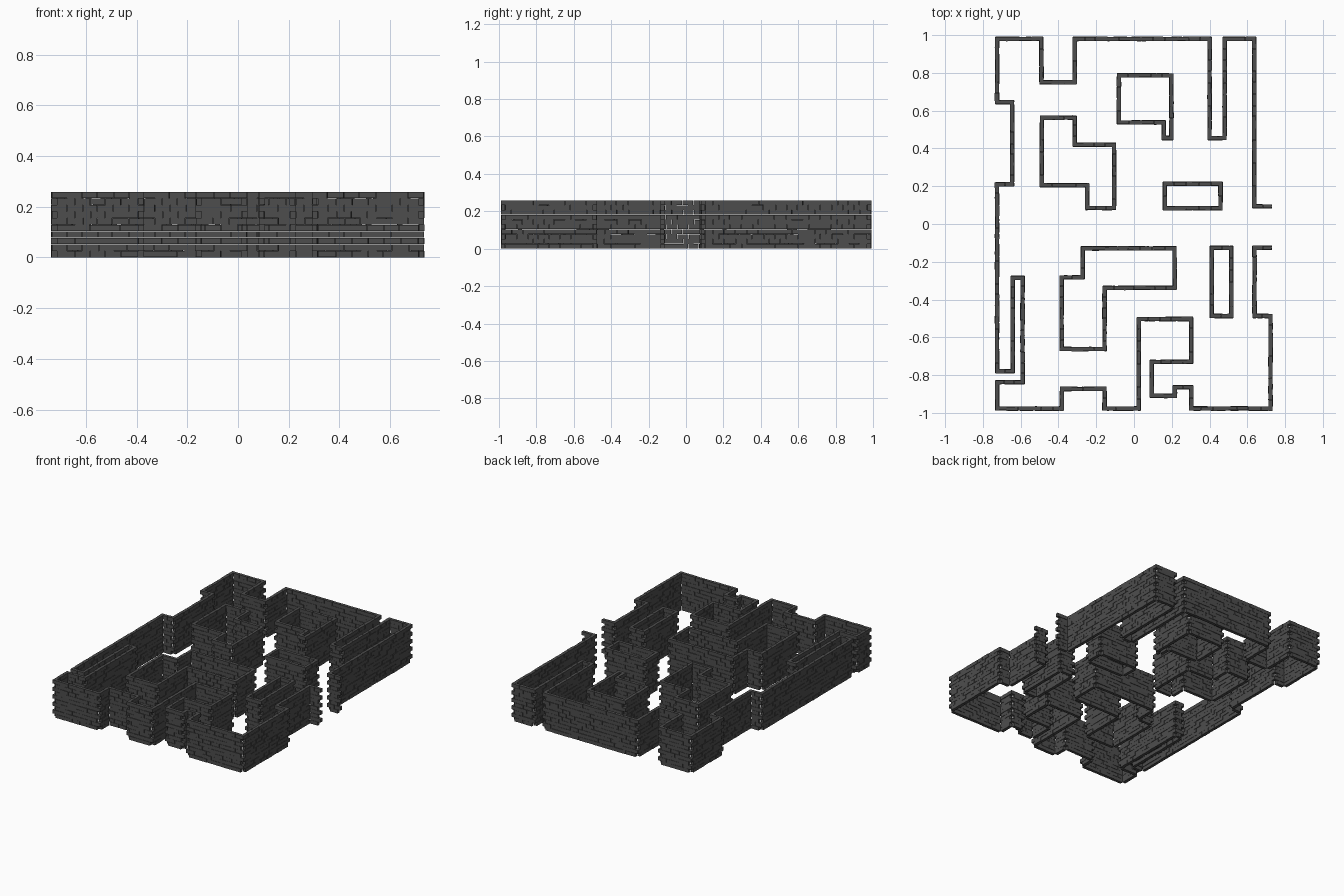
import bpy, bmesh, math, random
from mathutils import Matrix, Vector

if "Cube" in bpy.data.objects:
    bpy.data.objects.remove(bpy.data.objects["Cube"])

random.seed(7)
ROWS, ROW_H = 10, 0.0259       # brick courses
BRICK, THICK = 0.06, 0.021     # brick length and wall thickness

stone = bpy.data.materials.new("dark_stone")
stone.diffuse_color = (0.075, 0.075, 0.075, 1)
stone.use_nodes = True
stone.node_tree.nodes["Principled BSDF"].inputs["Base Color"].default_value = stone.diffuse_color


def add_brick(bm, centre, angle, length, z):
    """One slightly irregular brick."""
    j = random.uniform
    size = (length - 0.0015, THICK + j(-0.002, 0.002), ROW_H - j(0.0006, 0.0018))
    pos = Vector((centre.x, centre.y, z + ROW_H / 2))
    side = Vector((-math.sin(angle), math.cos(angle), 0)) * j(-0.0012, 0.0012)
    m = (Matrix.Translation(pos + side)
         @ Matrix.Rotation(angle + j(-0.02, 0.02), 4, 'Z')
         @ Matrix.Diagonal((*size, 1)))
    bmesh.ops.create_cube(bm, size=1, matrix=m)


def add_wall(bm, a, b):
    """Straight running-bond wall; alternate courses stop short of the corner."""
    a, b = Vector(a), Vector(b)
    d = b - a
    span = d.length
    d.normalize()
    angle = math.atan2(d.y, d.x)
    for row in range(ROWS):
        long_row = row % 2 == 1
        ext = 0.010 if long_row else -0.011
        start, end = -ext, span + ext
        n = max(1, round((span + 0.02) / BRICK))
        step = (span + 0.02) / n
        # joints at full steps, or shifted by half a brick
        shift = 0 if long_row else 0.5
        joints = [-0.01 + step * (k + shift) + random.uniform(-0.004, 0.004)
                  for k in range(n + 1)]
        cuts = [start] + [t for t in joints
                          if start + 0.014 < t < end - 0.014] + [end]
        for s, e in zip(cuts, cuts[1:]):
            add_brick(bm, a + d * ((s + e) / 2), angle, e - s, row * ROW_H)


def build_walls(name, pts, closed=True):
    bm = bmesh.new()
    path = pts + [pts[0]] if closed else pts
    for a, b in zip(path, path[1:]):
        add_wall(bm, a, b)
    me = bpy.data.meshes.new(name)
    bm.to_mesh(me)
    bm.free()
    me.materials.append(stone)
    ob = bpy.data.objects.new(name, me)
    bpy.context.collection.objects.link(ob)
    return ob


# Perimeter, running from one side of the right-hand doorway round to the other
build_walls("outer_wall_north", [
    (.72, .093), (.637, .093), (.637, .98), (.48, .98), (.48, .455), (.40, .455),
    (.40, .98), (-.314, .98), (-.314, .75), (-.49, .75), (-.49, .98),
    (-.725, .98), (-.725, .645), (-.645, .645), (-.645, .21), (-.725, .21),
    (-.725, -.78), (-.642, -.78), (-.642, -.285), (-.59, -.285),
    (-.59, -.837), (-.725, -.837), (-.725, -.977)], closed=False)
build_walls("outer_wall_south", [
    (-.725, -.977), (-.382, -.977), (-.382, -.873), (-.156, -.873),
    (-.156, -.977), (.025, -.977), (.025, -.503), (.303, -.503),
    (.303, -.73), (.093, -.73), (.093, -.91), (.217, -.91), (.217, -.865),
    (.303, -.865), (.303, -.977), (.723, -.977), (.723, -.487),
    (.638, -.487), (.638, -.125), (.72, -.125)], closed=False)

# Free-standing closed blocks inside the maze
build_walls("inner_block_north", [
    (-.08, .787), (.198, .787), (.198, .455), (.158, .455), (.158, .538), (-.08, .538)])
build_walls("inner_block_west", [
    (-.488, .563), (-.314, .563), (-.314, .42), (-.105, .42),
    (-.105, .085), (-.248, .085), (-.248, .205), (-.488, .205)])
build_walls("inner_block_east", [
    (.163, .213), (.458, .213), (.458, .084), (.163, .084)])
build_walls("inner_block_south", [
    (-.272, -.129), (.215, -.129), (.215, -.338), (-.156, -.338),
    (-.156, -.662), (-.383, -.662), (-.383, -.283), (-.272, -.283)])
build_walls("inner_block_southeast", [
    (.412, -.126), (.515, -.126), (.515, -.487), (.412, -.487)])
